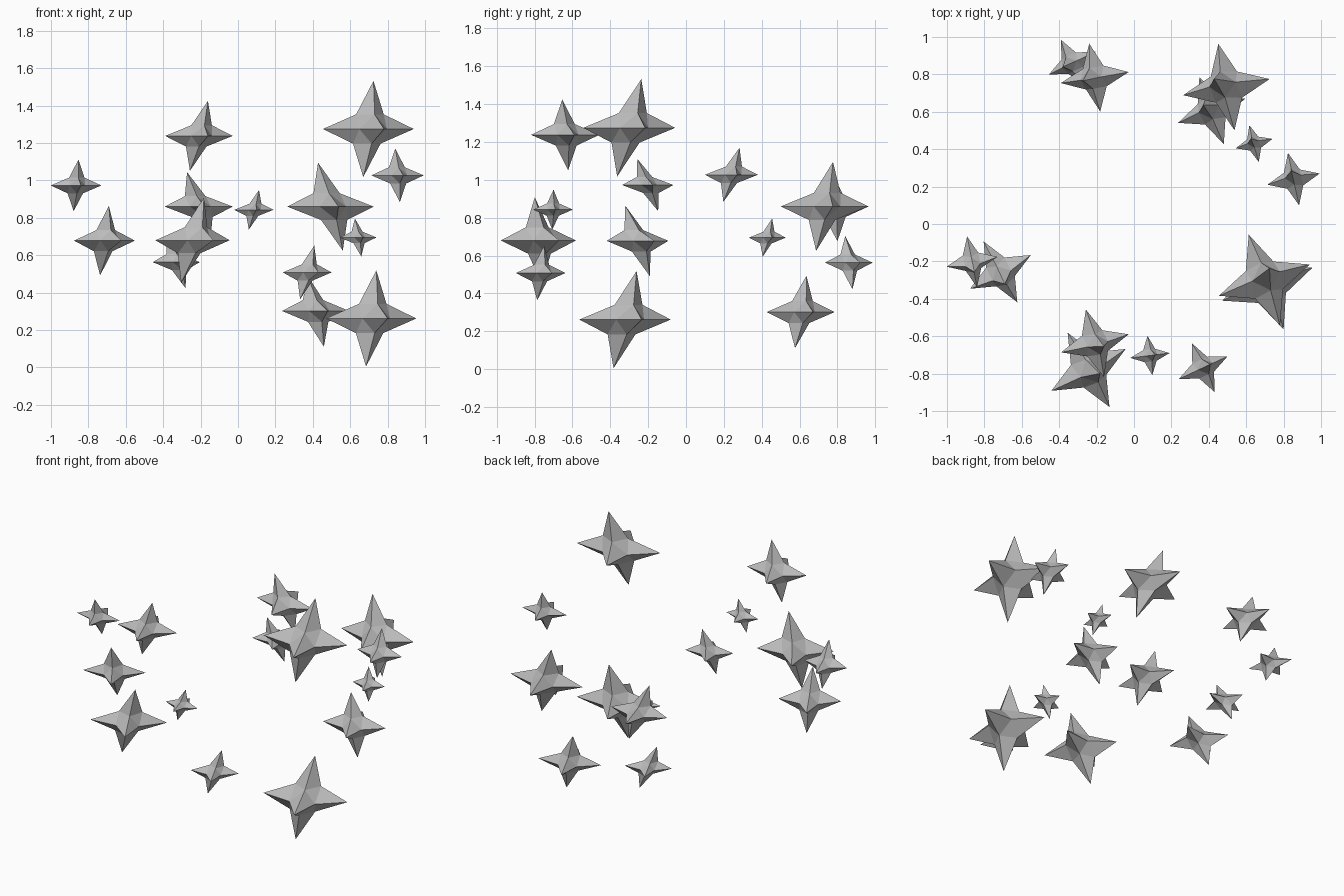
import bpy
import bmesh
import math
from itertools import product
from mathutils import Vector

if "Cube" in bpy.data.objects:
    bpy.data.objects.remove(bpy.data.objects["Cube"])

# One flat grey for every star
grey = bpy.data.materials.new("star_grey")
grey.diffuse_color = (0.5, 0.5, 0.5, 1)
grey.use_nodes = True
grey.node_tree.nodes["Principled BSDF"].inputs["Base Color"].default_value = grey.diffuse_color

WAIST = 0.43  # valley radius as a share of the spike length

# x, y, z, spike length, turn in degrees, sideways lean of the upright spikes
STARS = [
    (0.697, -0.300, 1.275, 0.257, 19, 0.27),
    (0.712, -0.322, 0.262, 0.257, 20, 0.26),
    (0.853, 0.240, 1.027, 0.143, 12, 0.31),
    (0.494, 0.732, 0.860, 0.235, 10.6, 0.34),
    (0.642, 0.430, 0.695, 0.101, 14.4, 0.30),
    (0.415, 0.606, 0.302, 0.191, 20, 0.28),
    (-0.210, 0.783, 0.860, 0.184, 9.2, 0.35),
    (-0.330, 0.860, 0.563, 0.140, 26, 0.38),
    (-0.866, -0.202, 0.973, 0.138, 11, 0.41),
    (-0.714, -0.256, 0.678, 0.186, 29, 0.37),
    (-0.209, -0.638, 1.238, 0.187, 15, 0.27),
    (-0.243, -0.780, 0.680, 0.228, 29.4, 0.28),
    (0.085, -0.703, 0.843, 0.106, 7, 0.26),
    (0.370, -0.768, 0.508, 0.144, 25, 0.29),
]


def make_star(name, x, y, z, size, turn, lean):
    """Six-spiked star: an octahedron split once, with its corners drawn out."""
    a = math.radians(turn)
    around = math.atan2(y, x) + math.pi / 2  # upright spikes lean along the ring
    axes = [
        Vector((math.cos(a), math.sin(a), 0)),
        Vector((-math.sin(a), math.cos(a), 0)),
        Vector((lean * math.cos(around), lean * math.sin(around), 1)),
    ]
    bm = bmesh.new()
    cache = {}

    def vert(key):
        if key not in cache:
            p = sum((axes[i] * key[i] for i in range(3)), Vector())
            spike = sum(map(abs, key)) == 1
            cache[key] = bm.verts.new(p * size * (1 if spike else WAIST / math.sqrt(2)))
        return cache[key]

    # Each octant: three spike faces around one small flat triangle
    for sx, sy, sz in product((1, -1), repeat=3):
        tx, ty, tz = (sx, 0, 0), (0, sy, 0), (0, 0, sz)
        xy, yz, zx = (sx, sy, 0), (0, sy, sz), (sx, 0, sz)
        for tri in ((tx, xy, zx), (ty, yz, xy), (tz, zx, yz), (xy, yz, zx)):
            if sx * sy * sz < 0:
                tri = tri[::-1]
            bm.faces.new([vert(k) for k in tri])

    mesh = bpy.data.meshes.new(name)
    bm.to_mesh(mesh)
    bm.free()
    mesh.materials.append(grey)
    star = bpy.data.objects.new(name, mesh)
    star.location = (x, y, z)
    bpy.context.collection.objects.link(star)


for n, data in enumerate(STARS, 1):
    make_star(f"star_{n:02d}", *data)
